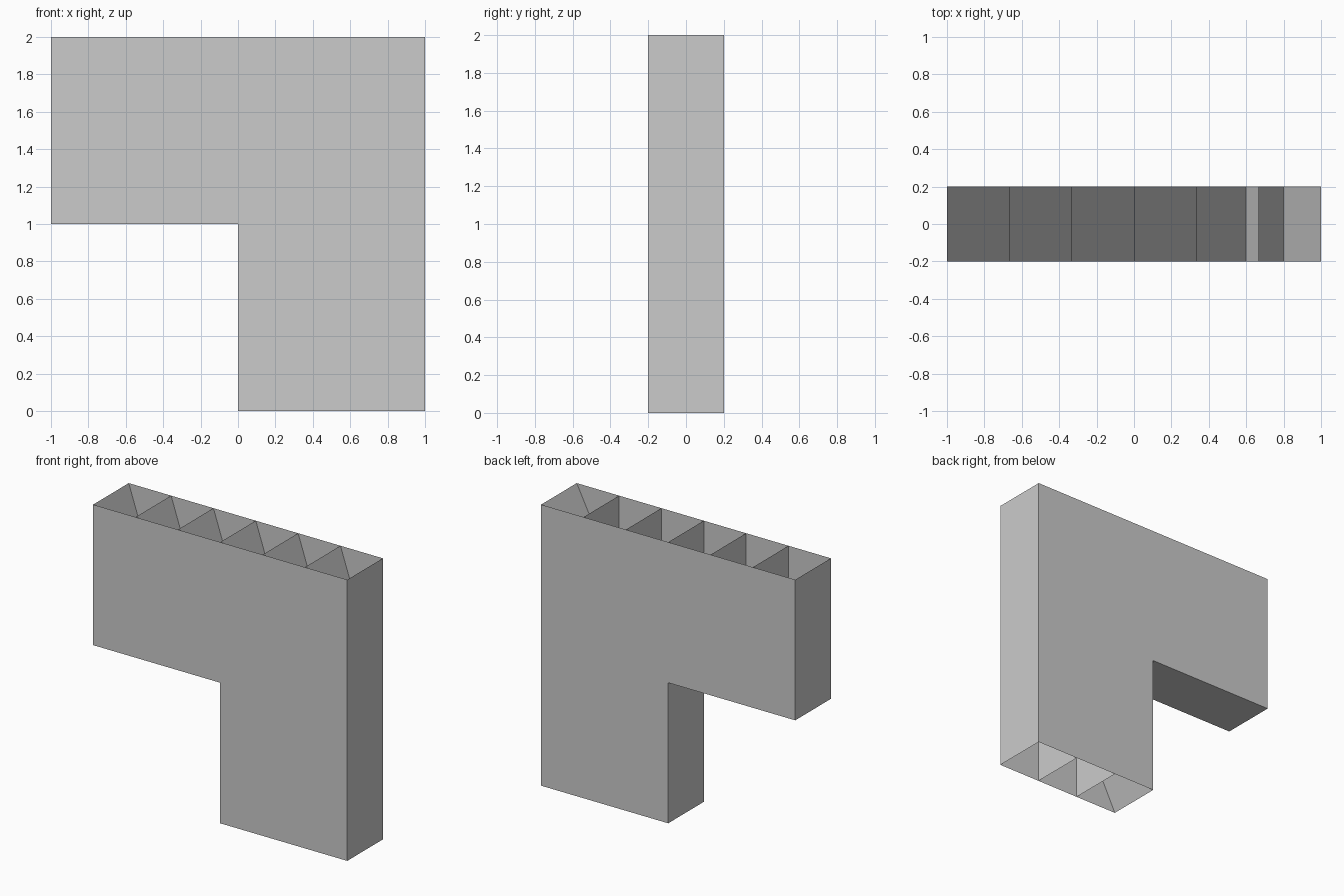
import bpy, bmesh

if "Cube" in bpy.data.objects:
    bpy.data.objects.remove(bpy.data.objects["Cube"])

HALF = 0.2          # half depth in y
STEP = 1 / 3        # cell width


def make_object(name, bm):
    mesh = bpy.data.meshes.new(name)
    bm.to_mesh(mesh)
    bm.free()
    obj = bpy.data.objects.new(name, mesh)
    bpy.context.collection.objects.link(obj)
    return obj


def add_strip(bm, a, b):
    """Thin sheet through the depth, following the x-z segment a-b."""
    pts = [(a[0], -HALF, a[1]), (b[0], -HALF, b[1]),
           (b[0], HALF, b[1]), (a[0], HALF, a[1])]
    bm.faces.new([bm.verts.new(p) for p in pts])


def sheets(name, segments):
    bm = bmesh.new()
    for a, b in segments:
        add_strip(bm, a, b)
    return make_object(name, bm)


# Front and back panels
outline = [(-1, 1), (0, 1), (0, 0), (1, 0), (1, 2), (-1, 2)]
for name, y in (("front_panel", -HALF), ("back_panel", HALF)):
    bm = bmesh.new()
    ring = outline if y < 0 else outline[::-1]
    bm.faces.new([bm.verts.new((x, y, z)) for x, z in ring])
    make_object(name, bm)

# Outer side walls; the top and the foot stay open
sheets("side_walls", [((-1, 2), (-1, 1)), ((-1, 1), (0, 1)),
                      ((0, 1), (0, 0)), ((1, 0), (1, 2))])

# Upright dividers between the cells
uprights = [((-1 + i * STEP, 1), (-1 + i * STEP, 2)) for i in range(1, 6)]
uprights += [((i * STEP, 0), (i * STEP, 1)) for i in (1, 2)]
sheets("upright_dividers", uprights)

# Slanted braces, one per cell
braces = [((-1 + i * STEP, 2), (-1 + (i + 1) * STEP, 1)) for i in range(6)]
braces += [((i * STEP, 1), ((i + 1) * STEP, 0)) for i in range(3)]
sheets("slanted_braces", braces)

# Long diagonal brace through the leg
sheets("leg_diagonal", [((0, 0), (1, 2))])
